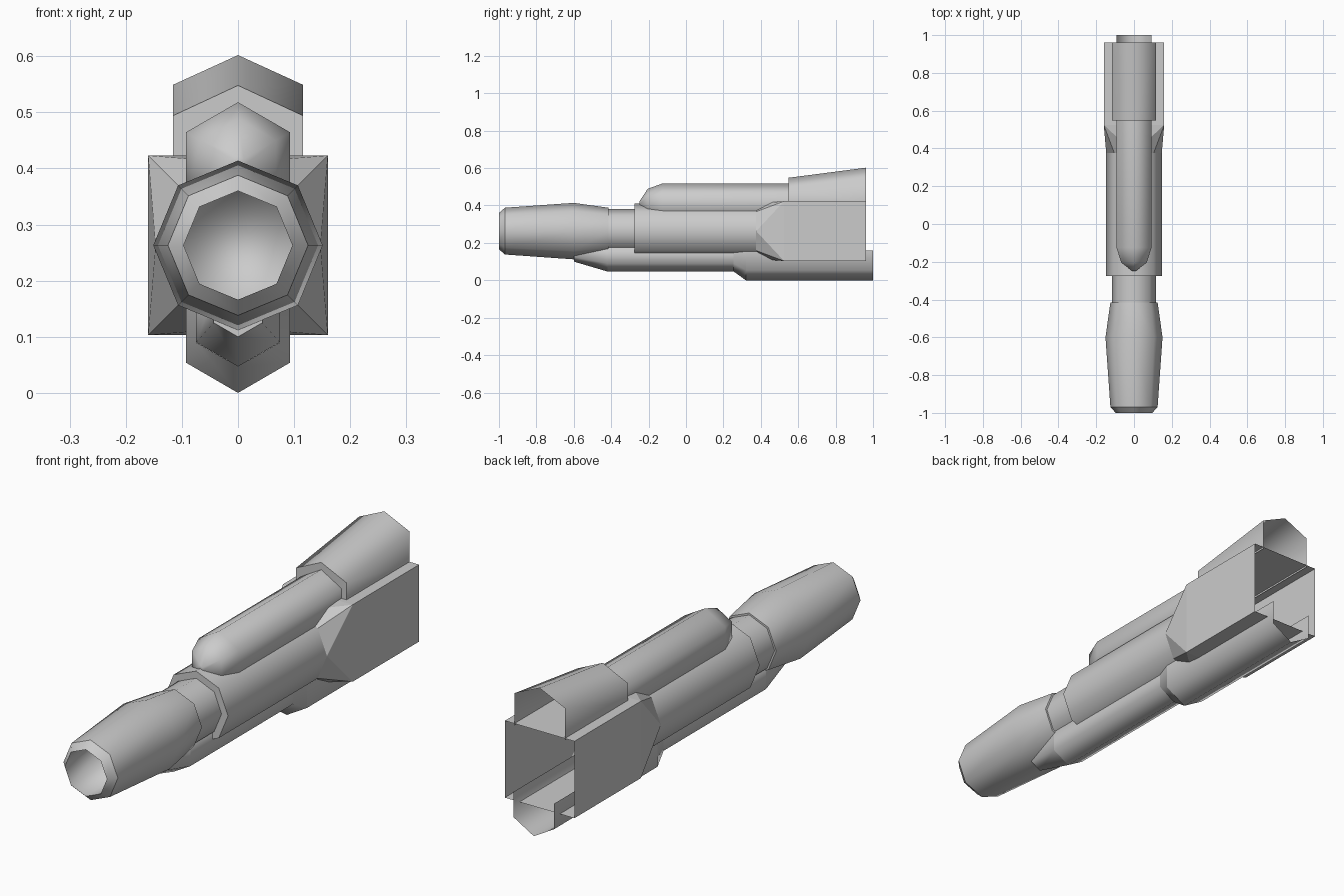
import bpy, bmesh
from math import sin, cos, pi

if "Cube" in bpy.data.objects:
    bpy.data.objects.remove(bpy.data.objects["Cube"])

AXIS = 0.263  # height of the barrel axis


def ngon(n, r, y, z, start=0.0):
    """Ring of n points around the y direction."""
    return [(r * cos(start + 2 * pi * i / n), y, z + r * sin(start + 2 * pi * i / n))
            for i in range(n)]


def finish(name, bm):
    bmesh.ops.remove_doubles(bm, verts=bm.verts, dist=1e-5)
    bmesh.ops.recalc_face_normals(bm, faces=bm.faces)
    mesh = bpy.data.meshes.new(name)
    bm.to_mesh(mesh)
    bm.free()
    obj = bpy.data.objects.new(name, mesh)
    bpy.context.collection.objects.link(obj)
    return obj


def loft(name, rings, closed=True, cap_start=False, cap_end=False, sharp=()):
    """Skin a list of rings, smooth along and around, hard at the listed rings."""
    bm = bmesh.new()
    vr = [[bm.verts.new(p) for p in ring] for ring in rings]
    n = len(rings[0])
    for a, b in zip(vr, vr[1:]):
        for i in range(n if closed else n - 1):
            j = (i + 1) % n
            bm.faces.new((a[i], a[j], b[j], b[i])).smooth = True
    if cap_start:
        bm.faces.new(vr[0]).smooth = True
    if cap_end:
        bm.faces.new(vr[-1]).smooth = True
    for k in sharp:
        for i in range(n):
            e = bm.edges.get((vr[k][i], vr[k][(i + 1) % n]))
            if e:
                e.smooth = False
    return finish(name, bm)


def trough(w, y, tip, shoulder, top):
    """Open cross-section: two upright walls meeting a ridge at x = 0."""
    return [(-w, y, top), (-w, y, shoulder), (0, y, tip), (w, y, shoulder), (w, y, top)]


# Muzzle with a blind bore, and the neck behind it
profile = [(0.097, -0.75), (0.097, -1.0), (0.125, -0.968), (0.151, -0.6),
           (0.125, -0.415), (0.11, -0.415)]
loft("muzzle", [ngon(8, r, y, AXIS) for r, y in profile], cap_start=True,
     sharp=(1, 2, 4))
loft("neck", [ngon(8, 0.117, y, AXIS) for y in (-0.42, -0.26)])

# Main body: octagonal tube flaring into an open square housing
bm = bmesh.new()
front, mid = ([bm.verts.new(p) for p in ngon(8, 0.147, y, AXIS)] for y in (-0.275, 0.375))
box, back = ([bm.verts.new(p) for p in ngon(4, 0.16 * 2 ** 0.5, y, AXIS, pi / 4)]
             for y in (0.525, 0.962))
bm.faces.new(front)
for i in range(8):
    j = (i + 1) % 8
    bm.faces.new((front[i], front[j], mid[j], mid[i])).smooth = True
    bm.faces.new((mid[i], mid[j], box[i // 2]))
for e in bm.edges:
    if all(v in front for v in e.verts) or all(v in mid for v in e.verts):
        e.smooth = False
for i in range(4):
    bm.faces.new((mid[2 * i], box[i], box[i - 1]))
    bm.faces.new((box[i], box[i - 1], back[i - 1], back[i]))
finish("main_body", bm)

# Upper hexagonal pod with a rounded nose
pod = [(0.012, -0.248), (0.078, -0.205), (0.107, -0.125), (0.107, 0.56)]
loft("upper_pod", [ngon(6, r, y, 0.411, pi / 2) for r, y in pod],
     cap_start=True)

# Rising tail housing over the pod: closed in front, open at the rear
loft("upper_tail", [trough(0.116, 0.547, 0.548, 0.494, 0.415),
                    trough(0.116, 0.962, 0.602, 0.549, 0.415)],
     closed=False, cap_start=True, sharp=(0,))

# Lower pod with a chamfered nose
low = [(0.05, -0.6, 0.15), (0.086, -0.42, 0.133), (0.086, 0.33, 0.133)]
loft("lower_pod", [ngon(6, r, y, z, pi / 2) for r, y, z in low],
     cap_start=True, sharp=(0, 1))

# Wider lower tail trough, open at the rear
loft("lower_tail", [trough(0.075, 0.255, 0.047, 0.09, 0.16),
                    trough(0.093, 0.32, 0.0, 0.054, 0.16),
                    trough(0.093, 1.0, 0.0, 0.054, 0.16)],
     closed=False, sharp=(1,))
